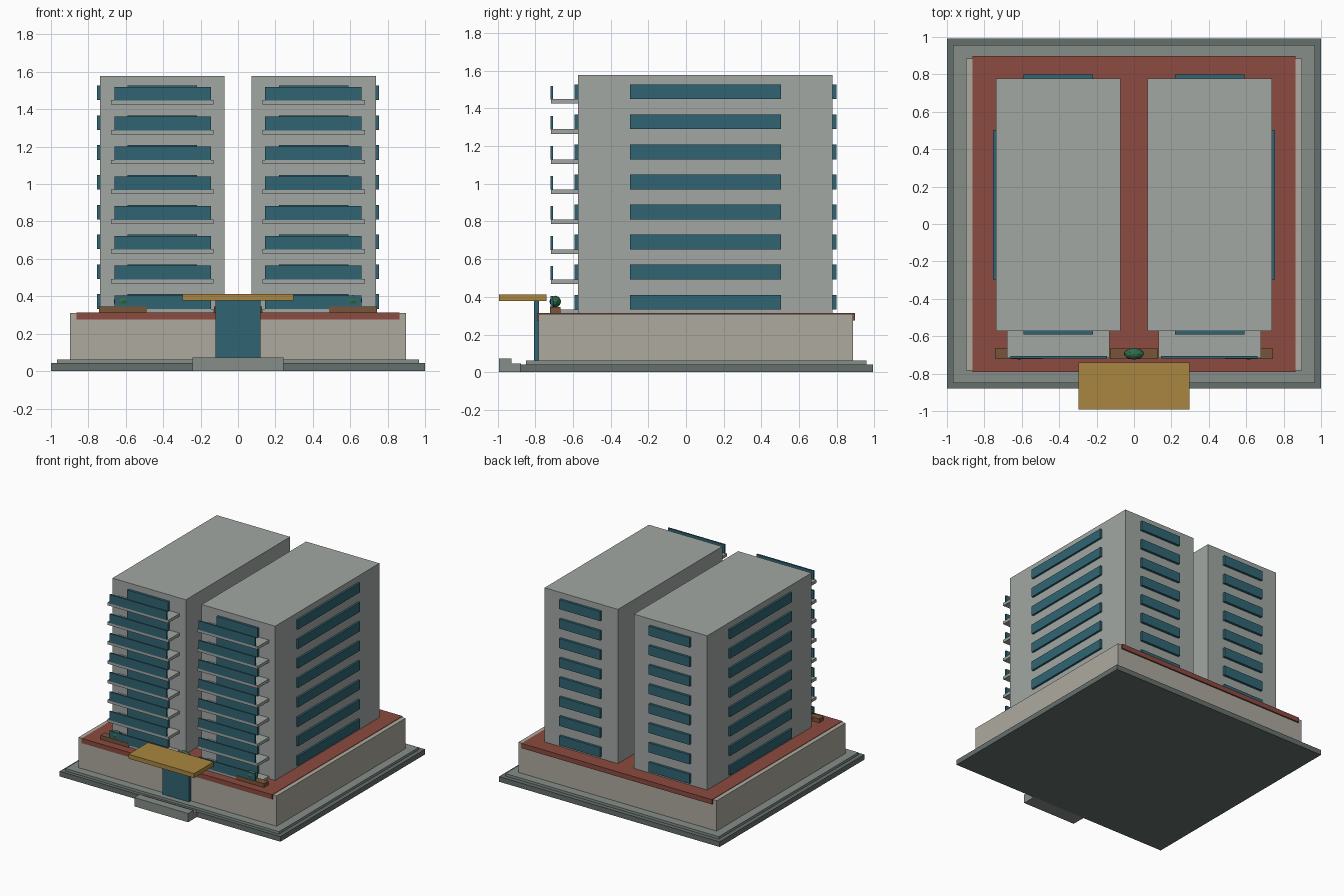
import bpy
from mathutils import Matrix

if "Cube" in bpy.data.objects:
    bpy.data.objects.remove(bpy.data.objects["Cube"])


def mat(name, r, g, b):
    m = bpy.data.materials.new(name)
    m.diffuse_color = (r, g, b, 1)
    m.use_nodes = True
    m.node_tree.nodes["Principled BSDF"].inputs["Base Color"].default_value = m.diffuse_color
    return m


DARK = mat("dark_stone", 0.13, 0.16, 0.15)
STONE = mat("mid_stone", 0.24, 0.27, 0.25)
PODIUM = mat("warm_concrete", 0.42, 0.40, 0.35)
WALL = mat("wall_concrete", 0.36, 0.39, 0.37)
RED = mat("red_paving", 0.26, 0.07, 0.05)
GLASS = mat("teal_glass", 0.03, 0.13, 0.17)
GOLD = mat("gold_canopy", 0.40, 0.24, 0.05)
WOOD = mat("planter_brown", 0.19, 0.09, 0.04)
GREEN = mat("shrub_green", 0.03, 0.15, 0.07)


def box(name, x, y, z, material):
    """Box from (min, max) ranges on each axis."""
    size = [b - a for a, b in (x, y, z)]
    mid = [(a + b) / 2 for a, b in (x, y, z)]
    bpy.ops.mesh.primitive_cube_add(size=1)
    ob = bpy.context.object
    ob.data.transform(Matrix.Diagonal((*size, 1)))
    ob.location = mid
    ob.name = name
    ob.data.materials.append(material)
    return ob


def sided(s, a, b):
    """Mirror an x range to side s."""
    return (a, b) if s > 0 else (-b, -a)


# Site base, podium and roof terrace
box("site_base", (-1, 1), (-0.88, 0.993), (0, 0.042), DARK)
box("podium_kerb", (-0.967, 0.967), (-0.85, 0.957), (0.042, 0.062), STONE)
box("podium", (-0.898, 0.898), (-0.782, 0.885), (0.062, 0.31), PODIUM)
box("terrace", (-0.863, 0.863), (-0.79, 0.897), (0.275, 0.314), RED)

# Entrance: steps, door, canopy
box("outer_step", (-0.243, 0.243), (-0.993, -0.925), (0, 0.072), STONE)
box("inner_step", (-0.243, 0.243), (-0.925, -0.875), (0, 0.047), STONE)
box("entrance_door", (-0.12, 0.12), (-0.807, -0.78), (0.062, 0.377), GLASS)
box("canopy", (-0.297, 0.297), (-0.993, -0.74), (0.377, 0.413), GOLD)

# Twin towers with window bands and balconies on each floor
for s, side in ((-1, "left"), (1, "right")):
    box(side + "_tower", sided(s, 0.072, 0.737), (-0.572, 0.778), (0.31, 1.577), WALL)
    for f in range(8):
        z = 0.333 + f * 0.1594
        tag = f"{side}_{f + 1}"
        band = (z, z + 0.078)
        box("side_window_" + tag, sided(s, 0.72, 0.753), (-0.297, 0.503), band, GLASS)
        box("front_window_" + tag, sided(s, 0.22, 0.59), (-0.592, -0.56), band, GLASS)
        box("back_window_" + tag, sided(s, 0.22, 0.59), (0.76, 0.798), band, GLASS)
        box("balcony_" + tag, sided(s, 0.13, 0.68), (-0.717, -0.565), (z - 0.024, z), WALL)
        box("railing_" + tag, sided(s, 0.145, 0.66), (-0.72, -0.707), (z - 0.002, z + 0.071), GLASS)

# Terrace planters with low-poly shrubs
for name, x in (("left", -0.614), ("middle", 0), ("right", 0.614)):
    box(name + "_planter", (x - 0.128, x + 0.128), (-0.723, -0.665), (0.31, 0.346), WOOD)
    bpy.ops.mesh.primitive_ico_sphere_add(subdivisions=2, radius=1)
    shrub = bpy.context.object
    shrub.data.transform(Matrix.Diagonal((0.053, 0.031, 0.031, 1)))
    shrub.location = (x, -0.694, 0.375)
    shrub.name = name + "_shrub"
    shrub.data.materials.append(GREEN)
